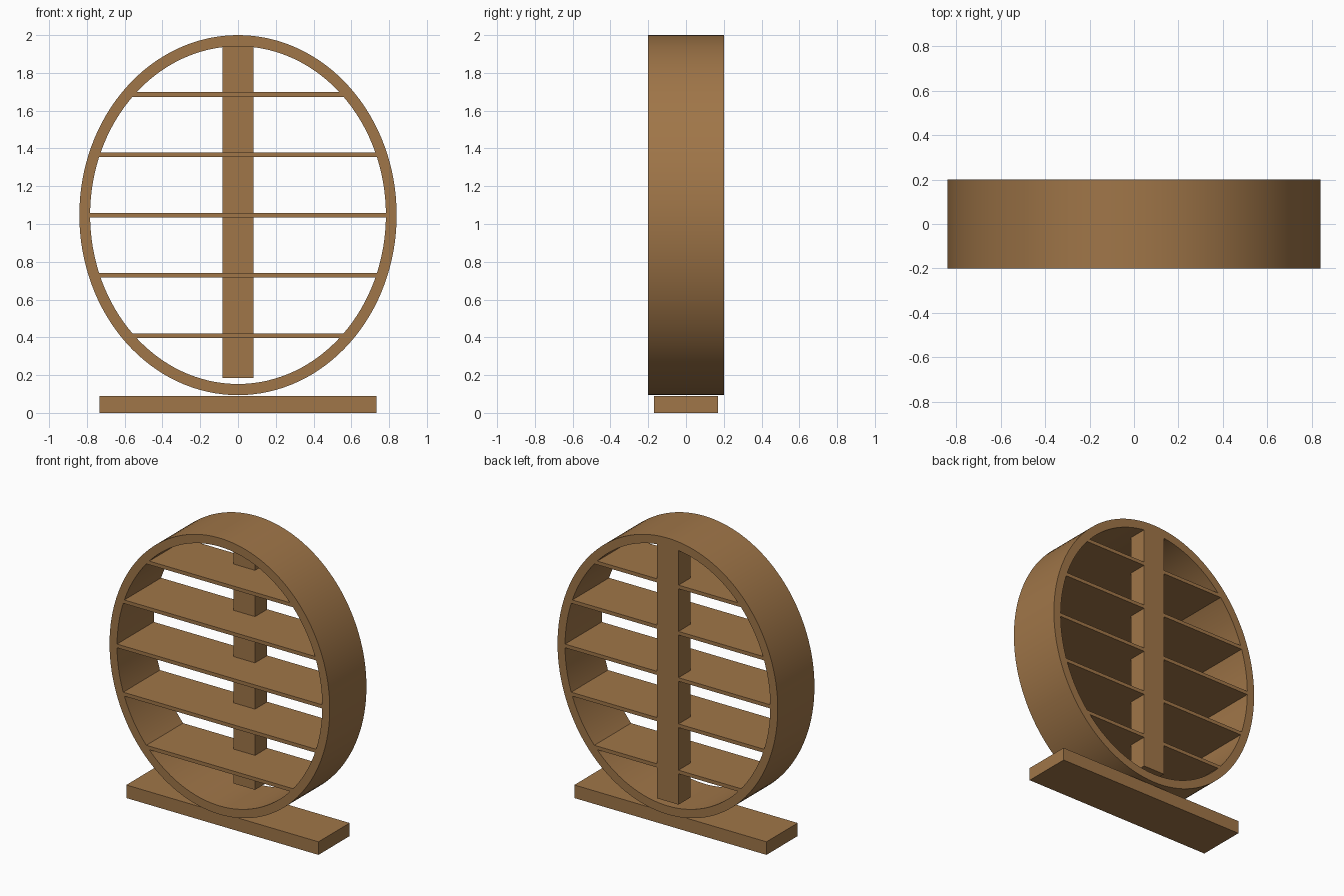
import bpy, bmesh, math

cube = bpy.data.objects.get("Cube")
if cube:
    bpy.data.objects.remove(cube, do_unlink=True)

# Single warm wood colour
wood = bpy.data.materials.new("warm_wood")
wood.use_nodes = True
color = (0.35, 0.18, 0.065, 1)
wood.diffuse_color = color
wood.node_tree.nodes["Principled BSDF"].inputs["Base Color"].default_value = color

CENTER_Z = 1.047
OUTER = (0.84, 0.953)
INNER = (0.783, 0.894)
HALF_DEPTH = 0.2
SEGMENTS = 128


def finish(name, bm):
    mesh = bpy.data.meshes.new(name)
    bm.to_mesh(mesh)
    bm.free()
    mesh.materials.append(wood)
    obj = bpy.data.objects.new(name, mesh)
    bpy.context.collection.objects.link(obj)
    return obj


def box(name, x, y, z):
    """Box spanning the given (low, high) ranges."""
    bm = bmesh.new()
    bmesh.ops.create_cube(bm, size=1)
    for v in bm.verts:
        v.co = [r[0] if c < 0 else r[1] for c, r in zip(v.co, (x, y, z))]
    return finish(name, bm)


# Oval frame: a rectangular section swept around the ellipse
bm = bmesh.new()
rings = []
for i in range(SEGMENTS):
    a = math.tau * i / SEGMENTS
    section = ((OUTER, -HALF_DEPTH), (OUTER, HALF_DEPTH),
               (INNER, HALF_DEPTH), (INNER, -HALF_DEPTH))
    rings.append([bm.verts.new((r[0] * math.cos(a), y, CENTER_Z + r[1] * math.sin(a)))
                  for r, y in section])
for i, ring in enumerate(rings):
    following = rings[(i + 1) % SEGMENTS]
    for j in range(4):
        k = (j + 1) % 4
        bm.faces.new((ring[j], ring[k], following[k], following[j]))
bmesh.ops.recalc_face_normals(bm, faces=bm.faces)
frame = finish("oval_frame", bm)
bpy.ops.object.select_all(action="DESELECT")
frame.select_set(True)
bpy.context.view_layer.objects.active = frame
bpy.ops.object.shade_smooth_by_angle(angle=math.radians(30))

# Five shelves, each reaching the inside of the frame
THICK = 0.025
for i in range(-2, 3):
    offset = i * 0.319
    near = max(abs(offset) - THICK / 2, 0)
    half = INNER[0] * math.sqrt(1 - (near / INNER[1]) ** 2)
    z = CENTER_Z + offset
    box(f"shelf_{i + 3}", (-half, half), (-HALF_DEPTH, HALF_DEPTH),
        (z - THICK / 2, z + THICK / 2))

# Upright at the back and the base plank
box("back_post", (-0.083, 0.083), (0.067, HALF_DEPTH), (0.184, 1.943))
box("base_plank", (-0.733, 0.733), (-0.17, 0.17), (0, 0.09))
